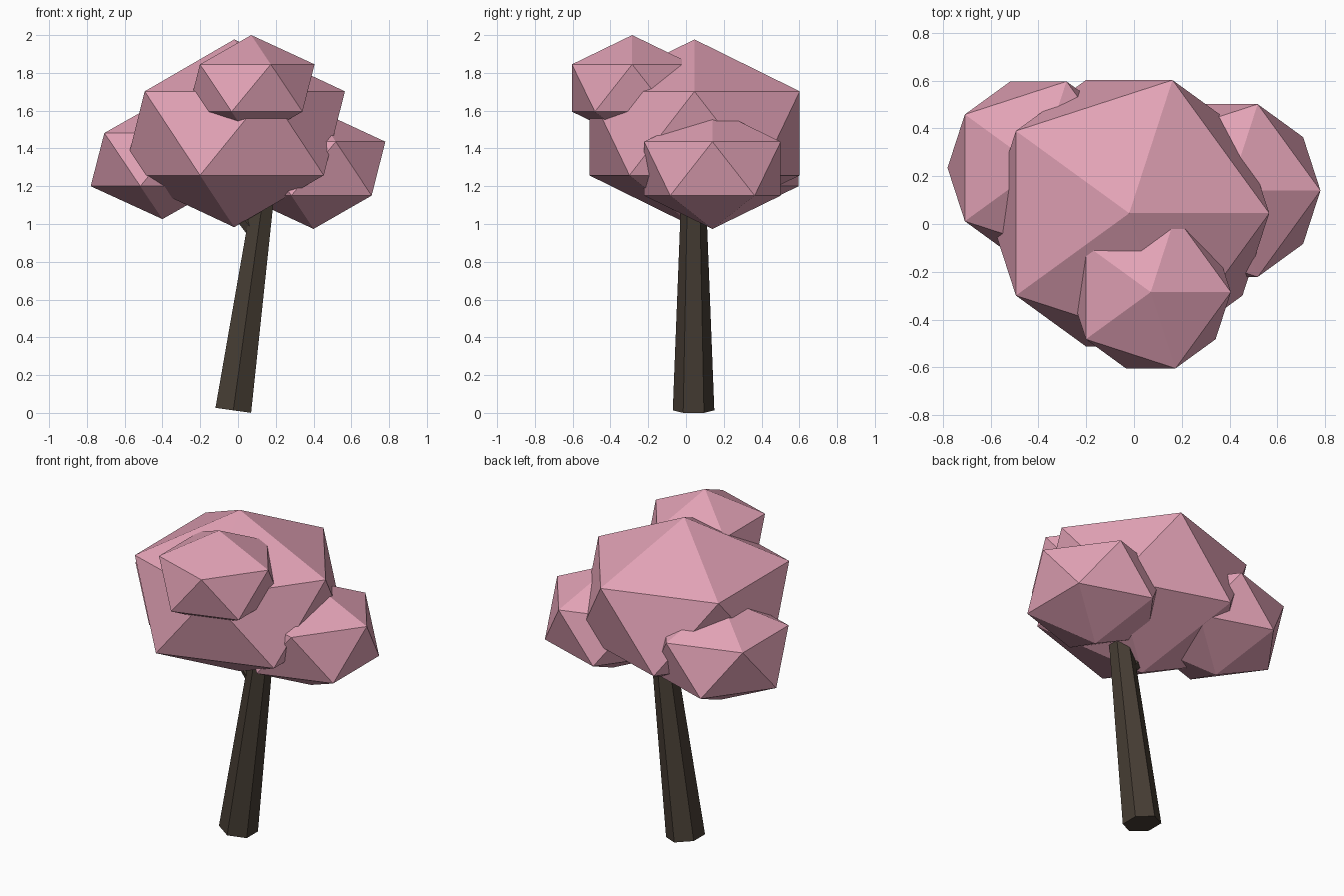
import bpy
from mathutils import Vector

cube = bpy.data.objects.get("Cube")
if cube:
    bpy.data.objects.remove(cube, do_unlink=True)


def make_material(name, rgb):
    mat = bpy.data.materials.new(name)
    mat.use_nodes = True
    color = (*rgb, 1.0)
    mat.diffuse_color = color
    mat.node_tree.nodes["Principled BSDF"].inputs["Base Color"].default_value = color
    return mat


blossom_pink = make_material("blossom pink", (0.76, 0.36, 0.465))
bark_brown = make_material("bark brown", (0.062, 0.047, 0.034))


def foliage(name, center, radius, height):
    """Flat-faced icosahedron clump, squashed vertically."""
    bpy.ops.mesh.primitive_ico_sphere_add(subdivisions=1, radius=1, location=center)
    obj = bpy.context.object
    obj.name = name
    obj.scale = (radius, radius, height)
    bpy.ops.object.transform_apply(location=False, rotation=False, scale=True)
    obj.data.materials.append(blossom_pink)


def limb(name, start, end, r_start, r_end):
    """Tapered six-sided limb with corners facing front and back."""
    start, end = Vector(start), Vector(end)
    axis = end - start
    bpy.ops.mesh.primitive_cone_add(vertices=6, radius1=r_start, radius2=r_end,
                                    depth=axis.length, location=(start + end) / 2)
    obj = bpy.context.object
    obj.name = name
    # Lean only sideways, so the corners keep facing front and back
    obj.rotation_euler.y = Vector((axis.z, axis.x)).angle_signed(Vector((1, 0)))
    obj.data.materials.append(bark_brown)


# Foliage clumps
foliage("main_foliage", (-0.02, 0.045, 1.48), 0.655, 0.497)
foliage("top_foliage", (0.07, -0.285, 1.72), 0.375, 0.28)
foliage("left_foliage", (0.40, 0.14, 1.293), 0.425, 0.319)
foliage("right_foliage", (-0.40, 0.235, 1.341), 0.425, 0.315)

# Leaning trunk and the small branch leaving it
limb("trunk", (-0.025, 0.04, 0.0135), (0.147, 0.04, 1.24), 0.11, 0.062)
limb("branch", (0.10, 0.04, 0.94), (-0.06, 0.04, 1.14), 0.045, 0.035)
